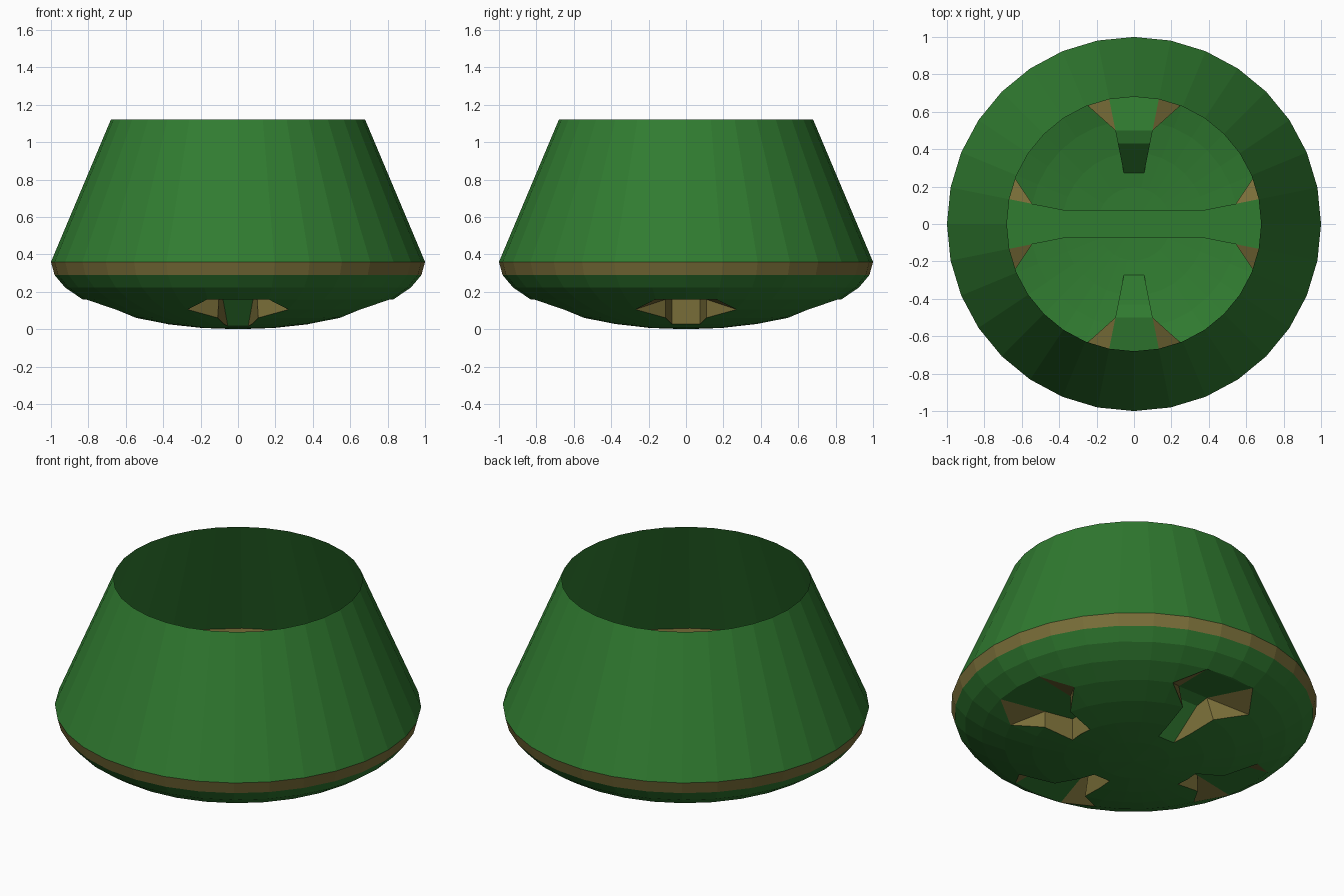
import bpy, bmesh
from math import sin, cos, pi

if "Cube" in bpy.data.objects:
    bpy.data.objects.remove(bpy.data.objects["Cube"])

N, H = 32, 0.36                      # sides, bowl depth
STEP = 2 * pi / N


def material(name, rgb):
    m = bpy.data.materials.new(name)
    m.diffuse_color = (*rgb, 1)
    m.use_nodes = True
    m.node_tree.nodes["Principled BSDF"].inputs["Base Color"].default_value = m.diffuse_color
    return m


GREEN = material("green_shell", (0.03, 0.2, 0.03))
GOLD = material("bronze_trim", (0.19, 0.155, 0.04))


def pol(r, k, z):
    """Point at radius r, side step k, height z."""
    return (r * cos(k * STEP), r * sin(k * STEP), z)


def bowl(i, k):
    """Point on the squashed half sphere: ring i below the rim, step k."""
    a = i * STEP
    return pol(cos(a), k, H * (1 - sin(a)))


def build(name, faces):
    """faces: list of (points, material slot)"""
    bm = bmesh.new()
    for pts, slot in faces:
        f = bm.faces.new([bm.verts.new(p) for p in pts])
        f.material_index = slot
    bmesh.ops.remove_doubles(bm, verts=bm.verts, dist=0.0005)
    bmesh.ops.recalc_face_normals(bm, faces=bm.faces)
    me = bpy.data.meshes.new(name)
    bm.to_mesh(me)
    bm.free()
    me.materials.append(GREEN)
    me.materials.append(GOLD)
    ob = bpy.data.objects.new(name, me)
    bpy.context.collection.objects.link(ob)
    return ob


# Open tapered upper wall
build("upper_wall", [([pol(1, k, H), pol(1, k + 1, H), pol(.68, k + 1, 1.12), pol(.68, k, 1.12)], 0)
                     for k in range(N)])

# Trim band at the widest point
build("trim_band", [([bowl(0, k), bowl(1, k), bowl(1, k + 1), bowl(0, k + 1)], 1) for k in range(N)])

# Rounded underside with four recess openings
R_IN, Z_IN = 0.278, 0.016            # inner end of the front/back openings
faces = []
for k in range(N):
    q = k % 8                        # 0, 7: beside a recess axis; 1, 6: flared corners
    on_y = (k + 4) // 8 % 2 == 1
    for i in range(1, 8):
        a, b, c, d = bowl(i, k), bowl(i + 1, k), bowl(i + 1, k + 1), bowl(i, k + 1)
        if q in (0, 7) and 3 <= i <= 5:
            continue
        if q in (0, 7) and i == 6 and on_y:
            # half left of this face, cut straight across the opening end
            mid = R_IN * cos(STEP)
            e = pol(mid if q == 0 else R_IN, k, Z_IN)
            f = pol(R_IN if q == 0 else mid, k + 1, Z_IN)
            faces.append(([e, b, c, f], 0))
        elif q == 1 and i == 3:
            faces.append(([a, c, d], 0))
        elif q == 1 and i == 4:
            faces.append(([b, c, d], 0))
        elif q == 6 and i in (3, 4):
            faces.append(([a, b, d] if i == 3 else [a, b, c], 0))
        else:
            faces.append(([a, b, c, d], 0))
    faces.append(([bowl(7, k), (0, 0, 0), bowl(7, k + 1)], 0))
build("underside_bowl", faces)


# Recess lined by a roof profile (radius, height) and bronze side walls
def recess(name, k, roof, inner, end_wall):
    faces = [([bowl(3, k - 1), bowl(3, k), bowl(3, k + 1)], 0)]
    for (r0, z0), (r1, z1) in zip(roof, roof[1:]):
        faces.append(([pol(r0, k - 1, z0), pol(r0, k + 1, z0), pol(r1, k + 1, z1), pol(r1, k - 1, z1)], 0))
    for s in (-1, 1):
        corner, knee = bowl(4, k + 2 * s), bowl(5, k + s)
        edge = [pol(r, k + s, z) for r, z in roof]
        n = next(j for j, p in enumerate(roof) if p[0] < 0.56)
        for j in range(n):
            faces.append(([edge[j], edge[j + 1], corner], 1))
        faces.append(([edge[n], knee, corner], 1))
        wall = edge[n:] + [pol(*inner[:1], k + s, inner[1])] * (edge[-1][2] > inner[1] + .01)
        wall += [bowl(6, k + s)] * (inner[0] < 0.37) + [knee]
        faces.append((wall, 1))
    if end_wall:
        r, z = inner
        faces.append(([pol(r, k - 1, z), pol(r, k + 1, z), pol(r, k + 1, roof[-1][1]), pol(r, k - 1, roof[-1][1])], 1))
    build(name, faces)


TOP = H * (1 - sin(3 * STEP))
RIM = (cos(3 * STEP), TOP)
r6, z6 = cos(6 * STEP), H * (1 - sin(6 * STEP))
for name, k in (("right_recess", 0), ("left_recess", 16)):
    recess(name, k, [RIM, (cos(5 * STEP), TOP), (r6, TOP)], (r6, z6), True)
for name, k in (("back_recess", 8), ("front_recess", 24)):
    recess(name, k, [RIM, (0.51, 0.215), (0.44, 0.19), (R_IN, Z_IN)], (R_IN, Z_IN), False)

# Cross beam joining the left and right recesses inside
x, y = r6 * cos(STEP), r6 * sin(STEP)
beam = [([(-x, -y, TOP), (x, -y, TOP), (x, y, TOP), (-x, y, TOP)], 0)]
for s in (-y, y):
    beam.append(([(-x, s, TOP), (-x, s, z6), (0, s, 0.003), (x, s, z6), (x, s, TOP)], 0))
build("cross_beam", beam)
